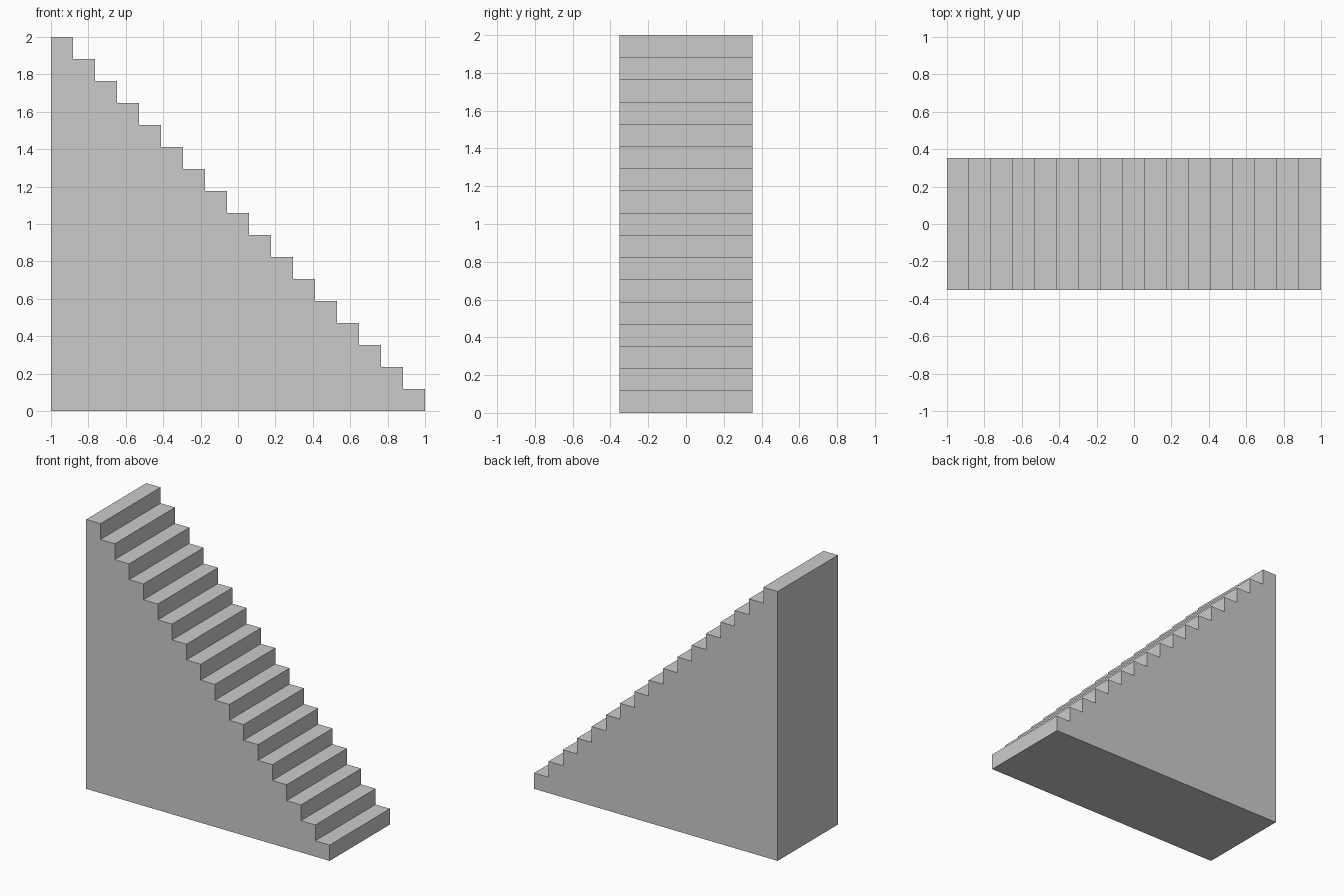
import bpy
import bmesh

if "Cube" in bpy.data.objects:
    bpy.data.objects.remove(bpy.data.objects["Cube"])

STEPS = 17
SIZE = 2.0
WIDTH = 0.706
s = SIZE / STEPS

# Stepped side profile: back bottom corner, front bottom corner, then up the steps
profile = [(-1, 0), (1, 0)]
for i in range(STEPS):
    z = (i + 1) * s
    profile += [(1 - i * s, z), (1 - (i + 1) * s, z)]

# Solid staircase: extrude the profile across its width
bm = bmesh.new()
face = bm.faces.new([bm.verts.new((x, -WIDTH / 2, z)) for x, z in profile])
ext = bmesh.ops.extrude_face_region(bm, geom=[face], use_keep_orig=True)
moved = [v for v in ext["geom"] if isinstance(v, bmesh.types.BMVert)]
bmesh.ops.translate(bm, verts=moved, vec=(0, WIDTH, 0))
bmesh.ops.recalc_face_normals(bm, faces=bm.faces)

mesh = bpy.data.meshes.new("staircase")
bm.to_mesh(mesh)
bm.free()
bpy.context.collection.objects.link(bpy.data.objects.new("staircase", mesh))
